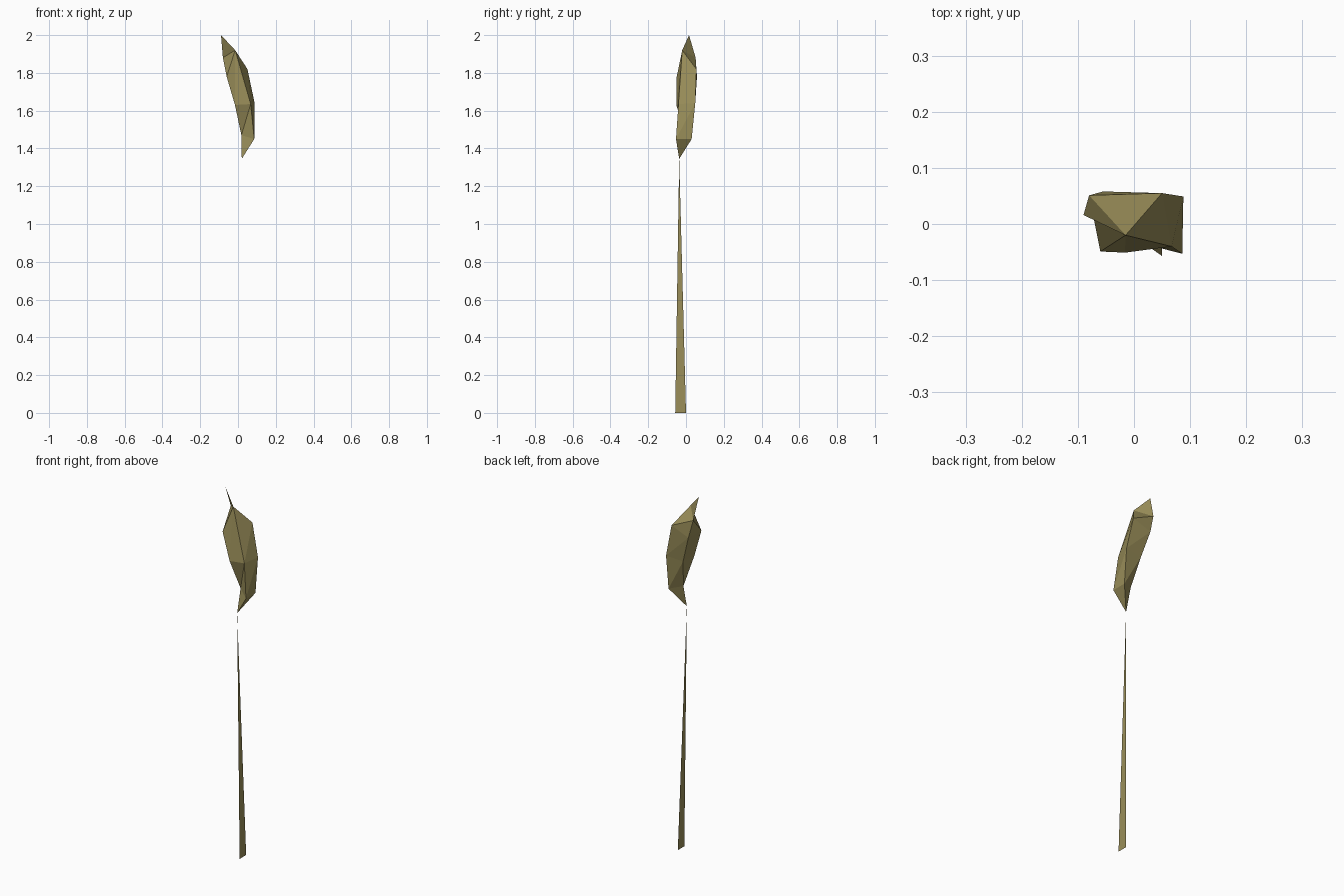
import bpy

mat = bpy.data.materials.new("dry_reed")
mat.diffuse_color = (0.32, 0.27, 0.10, 1)


def part(name, verts, faces):
    mesh = bpy.data.meshes.new(name)
    mesh.from_pydata(verts, [], faces)
    mesh.materials.append(mat)
    obj = bpy.data.objects.new(name, mesh)
    bpy.context.collection.objects.link(obj)
    return obj


# Stem: one flat tapering blade
part("stem", [(0.05, -0.057, 0), (0.05, 0.0, 0), (0.02, -0.036, 1.345)], [(0, 1, 2)])

# Seed head: pointed base, three-sided ring, four-sided ring, upper ring, shoulder
base = [(0.02, -0.036, 1.345)]
lower = [(0.018, -0.003, 1.47), (0.086, -0.053, 1.45), (0.086, 0.03, 1.45)]
middle = [(-0.016, -0.051, 1.63), (0.067, -0.04, 1.635),
          (0.088, 0.049, 1.64), (-0.01, 0.04, 1.63)]
upper = [(-0.06, -0.049, 1.78), (-0.015, -0.02, 1.92),
         (0.05, 0.055, 1.82), (-0.055, 0.058, 1.78)]
shoulder = [(-0.08, 0.051, 1.88)]
faces = [(0, 2, 1), (0, 3, 2), (0, 1, 3),
         (1, 5, 4), (1, 2, 5), (2, 3, 6), (2, 6, 5), (3, 1, 7), (3, 7, 6), (1, 4, 7)]
# Triangulated bands between the middle and upper rings
for i in range(4):
    j = (i + 1) % 4
    a, b, c, d = 4 + i, 4 + j, 8 + j, 8 + i
    faces += [(a, b, c), (a, c, d)]
# Sloping crown around the shoulder point
faces += [(8 + i, 8 + (i + 1) % 4, 12) for i in range(4)]
part("seed_head", base + lower + middle + upper + shoulder, faces)

# Thin flat tip
part("tip", [(-0.09, 0.016, 2.0), (-0.015, -0.02, 1.92), (-0.08, 0.051, 1.88)], [(0, 1, 2)])
